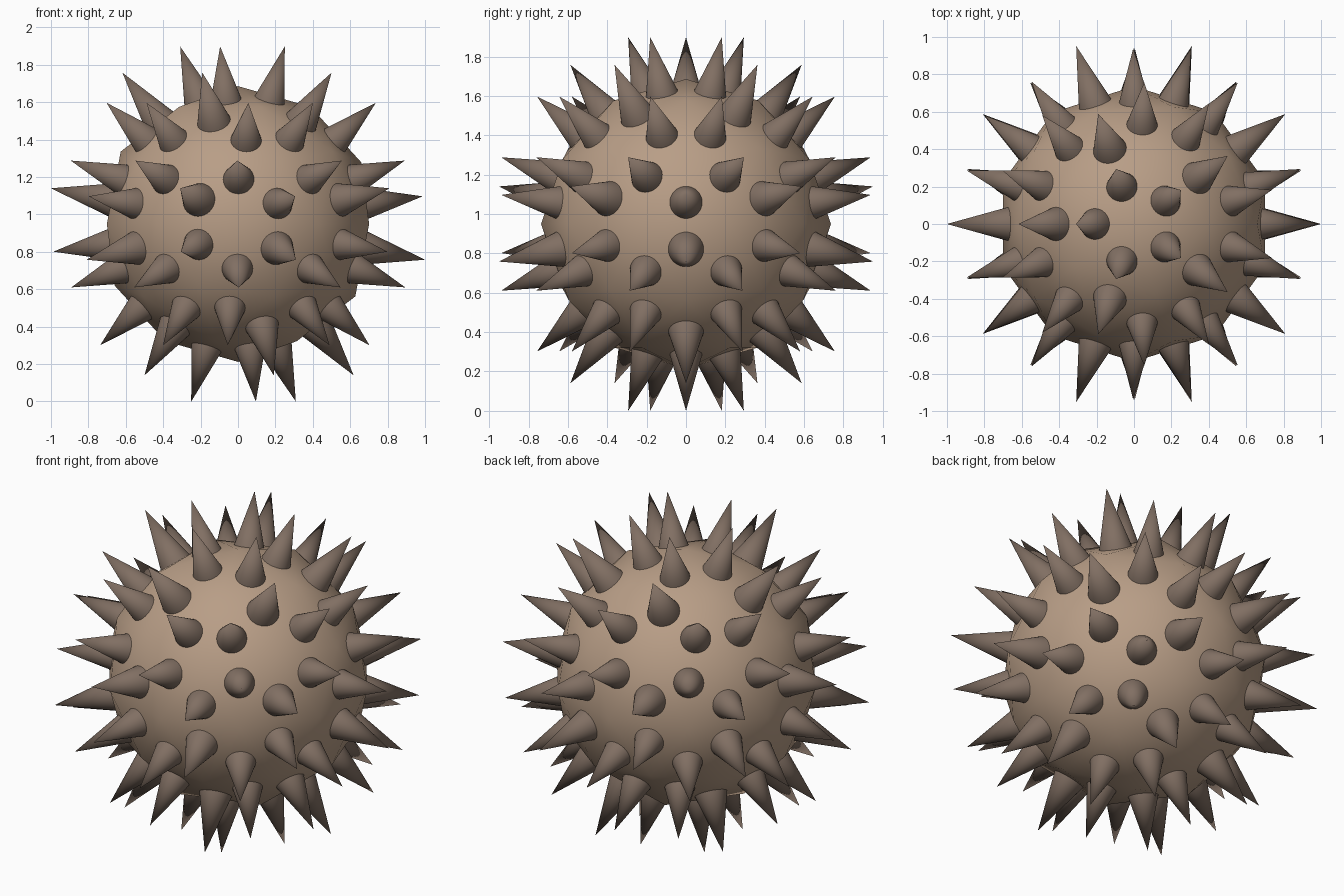
import bpy, bmesh, math
from mathutils import Matrix

if "Cube" in bpy.data.objects:
    bpy.data.objects.remove(bpy.data.objects["Cube"])

BODY_R = 0.737      # body radius
BASE_K = 0.30       # spike base radius per sqrt(face area)
LEN_K = 1.10        # spike length per sqrt(face area)
CENTRE_Z = 0.949


def paint(ob, name, rgb):
    mat = bpy.data.materials.new(name)
    mat.diffuse_color = (*rgb, 1)
    mat.use_nodes = True
    mat.node_tree.nodes["Principled BSDF"].inputs["Base Color"].default_value = mat.diffuse_color
    ob.data.materials.append(mat)


def add_object(name, bm):
    mesh = bpy.data.meshes.new(name)
    bm.to_mesh(mesh)
    ob = bpy.data.objects.new(name, mesh)
    bpy.context.collection.objects.link(ob)
    ob.location.z = CENTRE_Z
    return ob


# Round body: 80-face icosphere, smooth shaded
body_bm = bmesh.new()
bmesh.ops.create_icosphere(body_bm, subdivisions=2, radius=BODY_R)
body_bm.normal_update()
for f in body_bm.faces:
    f.smooth = True

# One cone on every body face, sized by the face
spike_bm = bmesh.new()
for f in body_bm.faces:
    size = math.sqrt(f.calc_area())
    length = LEN_K * size
    turn = f.normal.to_track_quat('Z', 'Y').to_matrix().to_4x4()
    place = Matrix.Translation(f.calc_center_median() + f.normal * length / 2)
    bmesh.ops.create_cone(spike_bm, cap_ends=True, segments=32,
                          radius1=BASE_K * size, radius2=0, depth=length,
                          matrix=place @ turn)

body = add_object("body", body_bm)
spikes = add_object("spikes", spike_bm)
body_bm.free()
spike_bm.free()

paint(body, "body_tan", (0.48, 0.34, 0.24))
paint(spikes, "spike_brown", (0.22, 0.16, 0.125))

# Smooth cone sides, sharp base rims
bpy.context.view_layer.objects.active = spikes
spikes.select_set(True)
bpy.ops.object.shade_smooth_by_angle(angle=math.radians(40))
